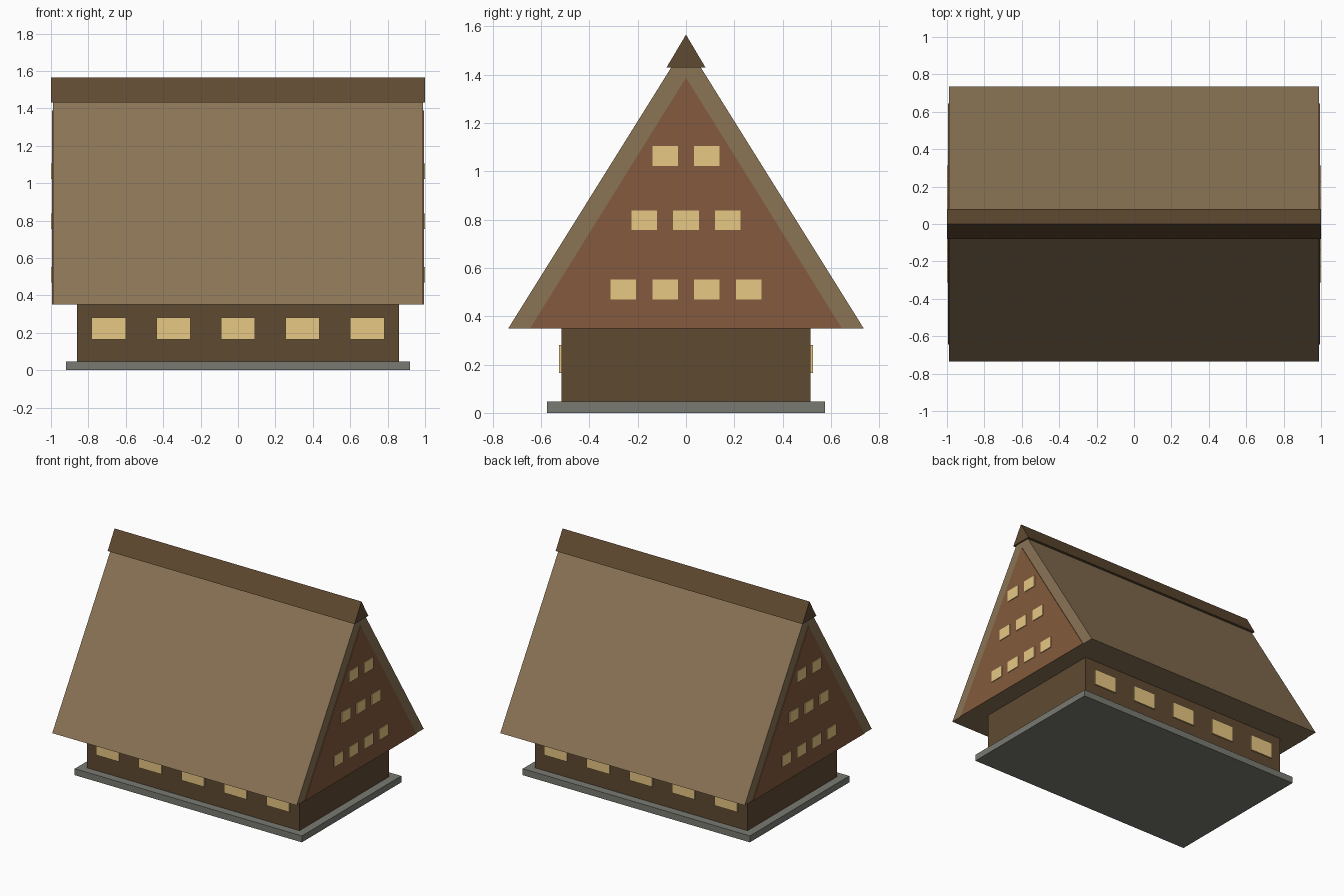
import bpy
import bmesh

cube = bpy.data.objects.get("Cube")
if cube:
    bpy.data.objects.remove(cube, do_unlink=True)


def make_material(name, rgb):
    """Flat material from an 8-bit display colour."""
    linear = [((c / 255 + 0.055) / 1.055) ** 2.4 for c in rgb] + [1.0]
    mat = bpy.data.materials.new(name)
    mat.use_nodes = True
    mat.diffuse_color = linear
    mat.node_tree.nodes["Principled BSDF"].inputs["Base Color"].default_value = linear
    return mat


thatch = make_material("thatch", (138, 116, 85))
timber = make_material("dark timber", (95, 74, 49))
cladding = make_material("red brown cladding", (131, 90, 61))
glass = make_material("lit window", (236, 203, 134))
stone = make_material("grey stone", (122, 122, 115))


def finish(name, bm, mat):
    bmesh.ops.recalc_face_normals(bm, faces=bm.faces)
    mesh = bpy.data.meshes.new(name)
    bm.to_mesh(mesh)
    bm.free()
    mesh.materials.append(mat)
    obj = bpy.data.objects.new(name, mesh)
    bpy.context.collection.objects.link(obj)
    return obj


def box(name, x, y, z, mat):
    """Box from (min, max) ranges."""
    bm = bmesh.new()
    bmesh.ops.create_cube(bm, size=1)
    for v in bm.verts:
        v.co = [r[0] if c < 0 else r[1] for c, r in zip(v.co, (x, y, z))]
    return finish(name, bm, mat)


def gable_prism(name, x0, x1, half_width, z0, z1, mat):
    """Triangular section in y and z, extruded along x."""
    bm = bmesh.new()
    section = [(-half_width, z0), (half_width, z0), (0, z1)]
    face = bm.faces.new([bm.verts.new((x0, y, z)) for y, z in section])
    out = bmesh.ops.extrude_face_region(bm, geom=[face])["geom"]
    verts = [g for g in out if isinstance(g, bmesh.types.BMVert)]
    bmesh.ops.translate(bm, verts=verts, vec=(x1 - x0, 0, 0))
    return finish(name, bm, mat)


# Foundation and ground floor
box("foundation", (-0.92, 0.92), (-0.575, 0.575), (0, 0.047), stone)
box("ground_floor_walls", (-0.86, 0.86), (-0.516, 0.516), (0.047, 0.36), timber)

# Steep roof and ridge cap
gable_prism("roof", -0.99, 0.99, 0.735, 0.35, 1.527, thatch)
gable_prism("ridge_cap", -1.0, 1.0, 0.08, 1.43, 1.565, timber)

# Ground floor windows on the long sides
for side, label in ((-1, "front"), (1, "back")):
    for i in range(5):
        cx = (i - 2) * 0.345
        box(f"{label}_window_{i + 1}", (cx - 0.092, cx + 0.092),
            sorted((side * 0.516, side * 0.525)), (0.165, 0.281), glass)

# Clad gable ends, each with three rows of windows
for side, label in ((1, "left"), (-1, "right")):
    gable_prism(f"{label}_gable", side * 0.989, side * 0.9945, 0.645, 0.35, 1.387, cladding)
    for count, cz in ((4, 0.51), (3, 0.797), (2, 1.063)):
        for i in range(count):
            cy = (i - (count - 1) / 2) * 0.173
            box(f"{label}_gable_window_{count}_{i + 1}", sorted((side * 0.994, side * 1.0)),
                (cy - 0.053, cy + 0.053), (cz - 0.041, cz + 0.041), glass)
